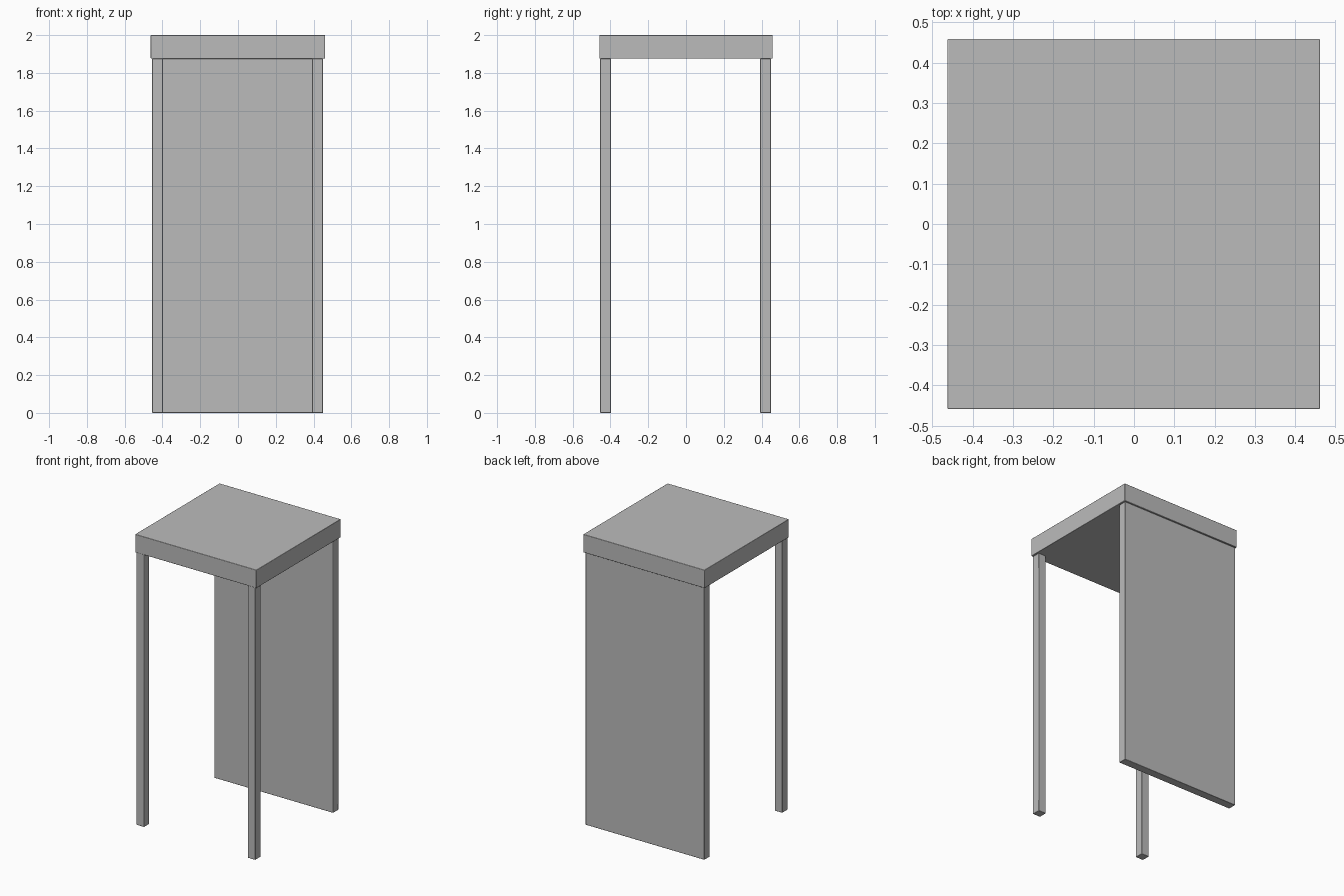
import bpy
from mathutils import Vector

cube = bpy.data.objects.get("Cube")
if cube:
    bpy.data.objects.remove(cube, do_unlink=True)

# One plain grey for the whole table
grey = bpy.data.materials.new("plain_grey")
grey.use_nodes = True
colour = (0.5, 0.5, 0.5, 1)
grey.diffuse_color = colour
grey.node_tree.nodes["Principled BSDF"].inputs["Base Color"].default_value = colour


def box(name, low, high, bevel=0.003):
    """Softly bevelled box between two opposite corners."""
    low, high = Vector(low), Vector(high)
    bpy.ops.mesh.primitive_cube_add(size=1, location=(low + high) / 2)
    part = bpy.context.object
    part.name = name
    part.scale = high - low
    bpy.ops.object.transform_apply(location=False, rotation=False, scale=True)
    part.data.materials.append(grey)
    edge = part.modifiers.new("soft_edges", "BEVEL")
    edge.width = bevel
    edge.segments = 2
    bpy.ops.object.shade_smooth_by_angle()
    return part


LEFT, RIGHT = 0.45, -0.455
FRONT, BACK = -0.455, 0.45
THICK = 0.058
UNDERSIDE = 1.875

# Thick square top
box("table_top", (-0.462, -0.459, UNDERSIDE), (0.461, 0.459, 2))

# Two front legs
for name, x in (("front_left_leg", LEFT - THICK), ("front_right_leg", RIGHT)):
    box(name, (x, FRONT, 0), (x + THICK, FRONT + THICK, UNDERSIDE))

# Full-width back panel in place of rear legs
box("back_panel", (RIGHT, BACK - THICK, 0), (LEFT, BACK, UNDERSIDE))
